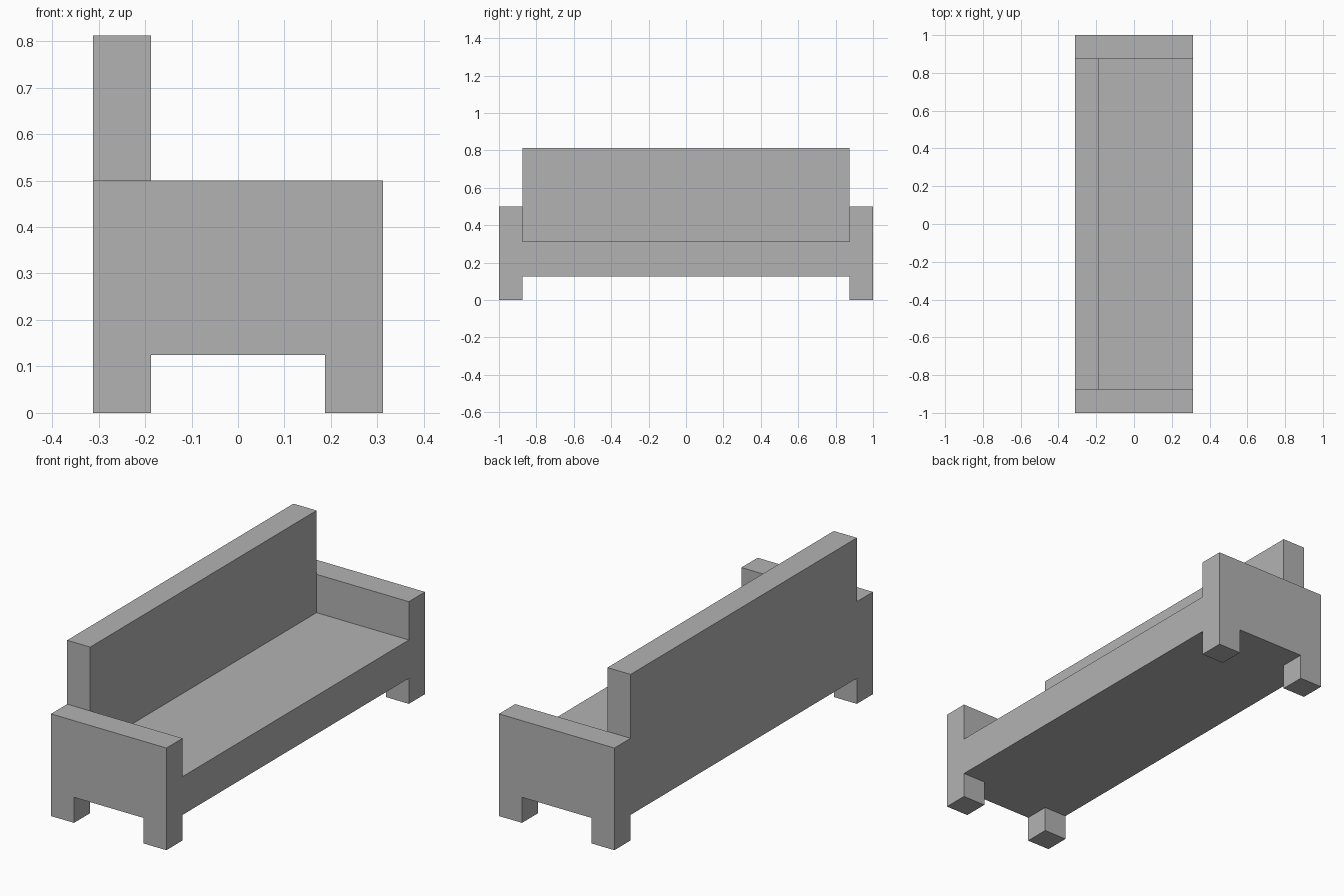
import bpy
import bmesh
from mathutils import Vector

if "Cube" in bpy.data.objects:
    bpy.data.objects.remove(bpy.data.objects["Cube"], do_unlink=True)

HALF_DEPTH, HALF_LENGTH = 0.3125, 1.0
THICK = 0.125                       # legs, arms and backrest share one thickness
SEAT_TOP, ARM_TOP, BACK_TOP = 0.3125, 0.5, 0.8125
INNER_X = HALF_DEPTH - THICK
INNER_Y = HALF_LENGTH - THICK

grey = bpy.data.materials.new("plain grey")
grey.use_nodes = True
grey.diffuse_color = (0.45, 0.45, 0.45, 1)
grey.node_tree.nodes["Principled BSDF"].inputs["Base Color"].default_value = grey.diffuse_color


def extrude_profile(name, profile, y_start, y_end):
    """Extrude a closed x-z outline along y into a solid part."""
    bm = bmesh.new()
    face = bm.faces.new([bm.verts.new((x, y_start, z)) for x, z in profile])
    result = bmesh.ops.extrude_face_region(bm, geom=[face], use_keep_orig=True)
    moved = [v for v in result["geom"] if isinstance(v, bmesh.types.BMVert)]
    bmesh.ops.translate(bm, verts=moved, vec=Vector((0, y_end - y_start, 0)))
    bmesh.ops.recalc_face_normals(bm, faces=bm.faces)
    mesh = bpy.data.meshes.new(name)
    bm.to_mesh(mesh)
    bm.free()
    mesh.materials.append(grey)
    obj = bpy.data.objects.new(name, mesh)
    bpy.context.collection.objects.link(obj)
    return obj


# Seat and backrest: one L-shaped section along the bench
extrude_profile("seat_and_backrest", [
    (-HALF_DEPTH, THICK), (HALF_DEPTH, THICK), (HALF_DEPTH, SEAT_TOP),
    (-INNER_X, SEAT_TOP), (-INNER_X, BACK_TOP), (-HALF_DEPTH, BACK_TOP),
], -INNER_Y, INNER_Y)

# End panels: armrest with two legs, one at each end
end_outline = [
    (-HALF_DEPTH, 0), (-INNER_X, 0), (-INNER_X, THICK), (INNER_X, THICK),
    (INNER_X, 0), (HALF_DEPTH, 0), (HALF_DEPTH, ARM_TOP), (-HALF_DEPTH, ARM_TOP),
]
for name, side in (("front_armrest_and_legs", -1), ("rear_armrest_and_legs", 1)):
    extrude_profile(name, end_outline, side * INNER_Y, side * HALF_LENGTH)
